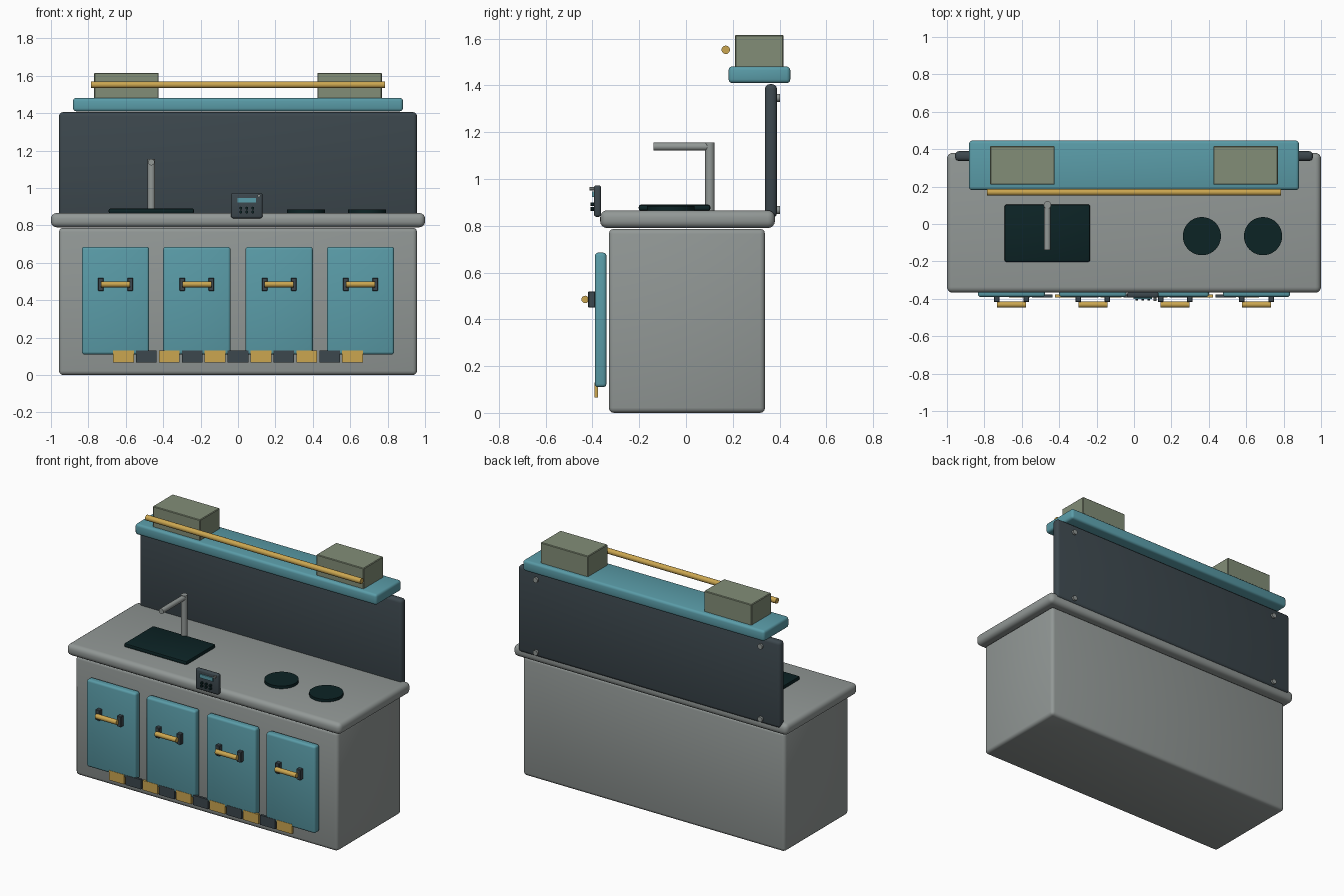
import bpy
import bmesh
from math import radians
from mathutils import Matrix, Vector

if "Cube" in bpy.data.objects:
    bpy.data.objects.remove(bpy.data.objects["Cube"], do_unlink=True)


def material(name, hex_code):
    """Flat material from an sRGB hex code."""
    srgb = [c / 255 for c in bytes.fromhex(hex_code)]
    colour = [c / 12.92 if c <= 0.04045 else ((c + 0.055) / 1.055) ** 2.4 for c in srgb] + [1]
    mat = bpy.data.materials.new(name)
    mat.use_nodes = True
    mat.diffuse_color = colour
    mat.node_tree.nodes["Principled BSDF"].inputs["Base Color"].default_value = colour
    return mat


GREY = material("worktop grey", "929896")
TEAL = material("teal paint", "5A9CA8")
SLATE = material("dark slate", "3C474D")
GOLD = material("brass gold", "CBA650")
OLIVE = material("olive box", "828D77")
BLACK = material("glass black", "0C2325")


def finish(name, bm, mat):
    mesh = bpy.data.meshes.new(name)
    bm.to_mesh(mesh)
    bm.free()
    mesh.materials.append(mat)
    obj = bpy.data.objects.new(name, mesh)
    bpy.context.collection.objects.link(obj)
    bpy.ops.object.select_all(action="DESELECT")
    obj.select_set(True)
    bpy.context.view_layer.objects.active = obj
    bpy.ops.object.shade_smooth_by_angle(angle=radians(35))
    return obj


def box(name, mat, xs, ys, zs, bevel=0.0, segments=3):
    """Box given by its (min, max) span on each axis, with rounded edges."""
    bm = bmesh.new()
    spans = (xs, ys, zs)
    size = [b - a for a, b in spans]
    centre = Vector([(a + b) / 2 for a, b in spans])
    bmesh.ops.create_cube(bm, size=1)
    bmesh.ops.scale(bm, vec=size, verts=bm.verts)
    bmesh.ops.translate(bm, vec=centre, verts=bm.verts)
    if bevel:
        bmesh.ops.bevel(bm, geom=bm.edges[:], offset=bevel, segments=segments,
                        profile=0.5, affect="EDGES", clamp_overlap=True)
    return finish(name, bm, mat)


def rod(name, mat, start, end, radius, sides=20):
    """Capped cylinder between two points."""
    start, end = Vector(start), Vector(end)
    axis = end - start
    turn = axis.to_track_quat("Z", "Y").to_matrix().to_4x4()
    bm = bmesh.new()
    bmesh.ops.create_cone(bm, cap_ends=True, segments=sides, radius1=radius, radius2=radius,
                          depth=axis.length,
                          matrix=Matrix.Translation((start + end) / 2) @ turn)
    return finish(name, bm, mat)


def span(centre, width):
    return (centre - width / 2, centre + width / 2)


# Cabinet, worktop and splashback
box("cabinet_body", GREY, (-0.957, 0.957), (-0.33, 0.338), (0.0, 0.787), 0.022)
box("worktop", GREY, (-1, 1), (-0.367, 0.38), (0.79, 0.866), 0.03, 4)
box("splashback", SLATE, (-0.957, 0.957), (0.337, 0.389), (0.835, 1.405), 0.02)
for x in (-0.82, 0.82):
    for z in (0.867, 1.347):
        rod("splashback_bolt", GREY, (x, 0.38, z), (x, 0.402, z), 0.017, 12)

# Shelf with storage boxes and rail
box("shelf", TEAL, (-0.882, 0.882), (0.182, 0.446), (1.41, 1.481), 0.016)
for x in (-0.597, 0.597):
    box("storage_box", OLIVE, span(x, 0.345), (0.21, 0.417), (1.475, 1.616), 0.004, 1)
rod("shelf_rail", GOLD, (-0.785, 0.17, 1.552), (0.785, 0.17, 1.552), 0.018)

# Doors with handles
for x in (-0.655, -0.22, 0.22, 0.655):
    box("door", TEAL, span(x, 0.36), (-0.39, -0.34), (0.11, 0.685), 0.014)
    for side in (-1, 1):
        box("handle_bracket", SLATE, span(x + side * 0.078, 0.03), (-0.418, -0.388),
            (0.45, 0.52), 0.003, 1)
    rod("handle_bar", GOLD, (x - 0.077, -0.431, 0.485), (x + 0.077, -0.431, 0.485), 0.016)

# Hazard strip along the plinth
for i in range(11):
    box("hazard_block", SLATE if i % 2 else GOLD, span((i - 5) * 0.1225, 0.111),
        (-0.392, -0.376), (0.066, 0.13))

# Sink, tap and hot plates
box("sink", BLACK, (-0.692, -0.235), (-0.202, 0.104), (0.864, 0.89), 0.009, 2)
rod("tap_post", GREY, (-0.463, 0.102, 0.866), (-0.463, 0.102, 1.156), 0.02)
rod("tap_spout", GREY, (-0.463, 0.102, 1.138), (-0.463, -0.14, 1.138), 0.017)
for x in (0.363, 0.69):
    rod("hot_plate", BLACK, (x, -0.065, 0.864), (x, -0.065, 0.884), 0.102, 40)

# Control panel
PANEL_X = 0.047
box("control_panel", SLATE, span(PANEL_X, 0.168), (-0.394, -0.363), (0.838, 0.973), 0.011)
box("panel_screen", TEAL, span(PANEL_X, 0.098), (-0.401, -0.392), (0.923, 0.947))
rod("panel_screw", GREY, (0.112, -0.39, 0.958), (0.112, -0.412, 0.958), 0.008, 10)
for dx in (-0.032, 0, 0.032):
    for z in (0.872, 0.892):
        rod("panel_button", BLACK, (PANEL_X + dx, -0.39, z), (PANEL_X + dx, -0.408, z), 0.008, 10)
